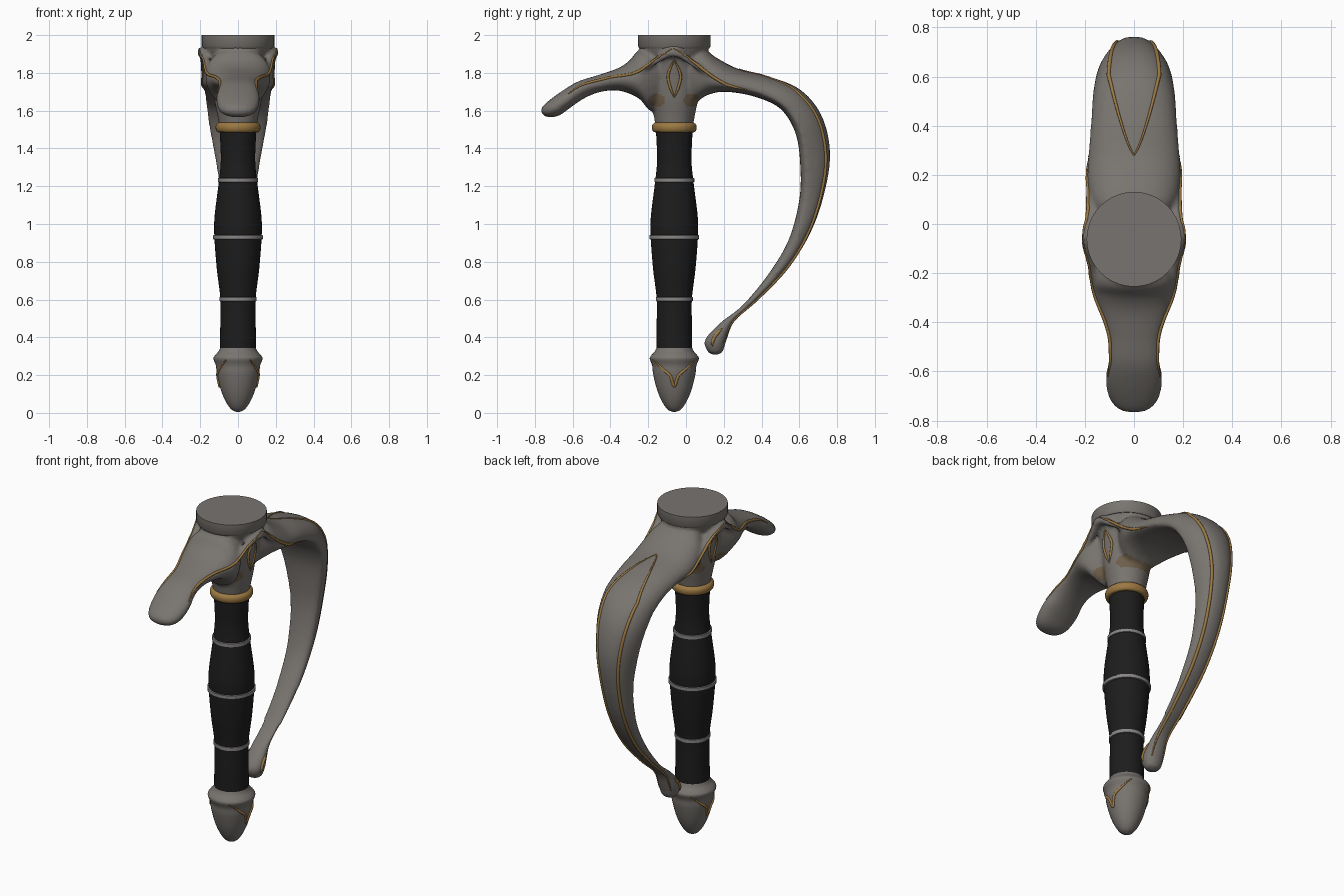
import bpy, bmesh, math
from mathutils import Vector
from mathutils.bvhtree import BVHTree

cube = bpy.data.objects.get("Cube")
if cube:
    bpy.data.objects.remove(cube)

AXIS_Y = -0.062


def material(name, color):
    m = bpy.data.materials.new(name)
    m.use_nodes = True
    m.diffuse_color = (*color, 1)
    m.node_tree.nodes["Principled BSDF"].inputs["Base Color"].default_value = (*color, 1)
    return m


steel = material("warm grey steel", (0.19, 0.175, 0.16))
ring_grey = material("light grey band", (0.25, 0.24, 0.235))
leather = material("black grip", (0.012, 0.012, 0.012))
gold = material("aged gold", (0.33, 0.19, 0.055))
bronze = material("worn bronze", (0.16, 0.115, 0.07))


def smooth_path(points, steps):
    """Catmull-Rom interpolation of tuples of any length."""
    pts = [Vector(p) for p in points]
    pts = [pts[0] * 2 - pts[1]] + pts + [pts[-1] * 2 - pts[-2]]
    out = []
    for a, b, c, d in zip(pts, pts[1:], pts[2:], pts[3:]):
        for i in range(steps):
            t = i / steps
            out.append(0.5 * (2 * b + (c - a) * t + (2 * a - 5 * b + 4 * c - d) * t * t
                              + (3 * b - a - 3 * c + d) * t ** 3))
    return out + [pts[-2]]


def skin(bm, rings):
    """Bridge closed rings of points and cap both ends."""
    rows = [[bm.verts.new(p) for p in ring] for ring in rings]
    n = len(rows[0])
    for a, b in zip(rows, rows[1:]):
        for i in range(n):
            bm.faces.new((a[i], a[(i + 1) % n], b[(i + 1) % n], b[i]))
    bm.faces.new(rows[0])
    bm.faces.new(rows[-1])


def lathe_rings(profile, sides=40):
    return [[(r * math.cos(i * math.tau / sides), AXIS_Y + r * math.sin(i * math.tau / sides), z)
             for i in range(sides)] for r, z in profile]


def make_object(name, bm, mat, angle=40):
    bmesh.ops.recalc_face_normals(bm, faces=bm.faces[:])
    mesh = bpy.data.meshes.new(name)
    bm.to_mesh(mesh)
    bm.free()
    obj = bpy.data.objects.new(name, mesh)
    bpy.context.collection.objects.link(obj)
    mesh.materials.append(mat)
    shade(obj, angle)
    return obj


def shade(obj, angle=40):
    bpy.ops.object.select_all(action='DESELECT')
    obj.select_set(True)
    bpy.context.view_layer.objects.active = obj
    bpy.ops.object.shade_smooth_by_angle(angle=math.radians(angle))


def lathe(name, profile, mat, steps=1):
    bm = bmesh.new()
    skin(bm, lathe_rings(smooth_path(profile, steps) if steps > 1 else profile))
    return make_object(name, bm, mat)


def arm_point(station, a):
    """Point on an arm's section: angle 0 is the outer ridge."""
    oy, oz, iy, iz, w, e = station
    c = math.cos(a)
    d = e + (1 - e) * c if c > 0 else e + e * c
    s = math.sin(a)
    x = w * math.copysign(abs(s) ** 0.85, s)
    return Vector((x, iy + (oy - iy) * d, iz + (oz - iz) * d))


def arm_rings(stations):
    return [[arm_point(s, k * math.tau / 28) for k in range(28)] for s in stations]


# Grip, its bands, collar and blade base
GRIP = [(.095, .335), (.094, .45), (.093, .60), (.112, .76), (.125, .93), (.124, 1.04),
        (.102, 1.22), (.091, 1.34), (.097, 1.5)]
lathe("grip", GRIP, leather, 6)
for name, z, r in (("lower", .602, .098), ("middle", .93, .132), ("upper", 1.232, .106)):
    lathe(name + "_grip_band", [(r - .02, z - .015), (r, z - .01), (r, z + .01), (r - .02, z + .015)],
          ring_grey)
lathe("collar", [(.095, 1.485), (.11, 1.488), (.118, 1.505), (.116, 1.525), (.10, 1.54)], gold, 3)
lathe("blade_base", [(.185, 1.93), (.193, 1.942), (.193, 2.0)], steel)

# Pommel
pommel = lathe("pommel", [(.004, .004), (.035, .018), (.065, .06), (.092, .125), (.112, .205), (.117, .25),
                          (.13, .285), (.124, .302), (.104, .325), (.094, .345)], steel, 4)

# Arms: outer y z, inner y z, half width, height of the edge in the section
KNUCKLE = smooth_path([
    (.00, 1.92, .00, 1.62, .12, .8), (.09, 1.925, .06, 1.65, .165, .6), (.17, 1.875, .12, 1.685, .187, .45),
    (.28, 1.82, .21, 1.70, .190, .3), (.44, 1.78, .36, 1.675, .178, .25), (.60, 1.715, .50, 1.61, .168, .2),
    (.71, 1.59, .58, 1.48, .150, .2), (.76, 1.42, .605, 1.31, .118, .2), (.75, 1.24, .60, 1.13, .092, .25),
    (.68, 1.0, .545, .92, .078, .35), (.56, .79, .44, .74, .068, .45), (.39, .61, .30, .57, .058, .5),
    (.26, .49, .18, .475, .052, .5), (.215, .385, .10, .385, .062, .5), (.195, .325, .115, .325, .045, .5),
    (.17, .308, .14, .308, .015, .5)], 5)
QUILLON = smooth_path([
    (-.12, 1.92, -.12, 1.62, .12, .8), (-.24, 1.925, -.19, 1.60, .165, .65), (-.30, 1.865, -.25, 1.665, .170, .5),
    (-.36, 1.825, -.35, 1.705, .142, .5), (-.46, 1.79, -.45, 1.70, .108, .55), (-.57, 1.755, -.53, 1.67, .104, .6),
    (-.655, 1.705, -.60, 1.625, .116, .5), (-.73, 1.65, -.67, 1.575, .104, .5),
    (-.765, 1.615, -.725, 1.565, .070, .5), (-.767, 1.59, -.755, 1.575, .02, .5)], 5)

# Guard: core, both arms and side beaks fused into one skin
bm = bmesh.new()
skin(bm, lathe_rings(smooth_path([(.10, 1.52), (.108, 1.57), (.124, 1.65), (.136, 1.75),
                                  (.152, 1.85), (.178, 1.92), (.187, 1.95)], 4)))
skin(bm, arm_rings(KNUCKLE))
skin(bm, arm_rings(QUILLON))
EAVES = [(.165, -.27, 1.795), (.176, -.16, 1.865), (.196, -.062, 1.91), (.18, .04, 1.85), (.183, .15, 1.77)]
for side in (-1, 1):
    rings = []
    path = smooth_path(EAVES, 6)
    for i, p in enumerate(path):
        r = .01 + .016 * math.sin(math.pi * i / (len(path) - 1))
        rings.append([(side * (p.x - .006 + r * math.cos(k * math.tau / 10)), p.y,
                       p.z + r * math.sin(k * math.tau / 10)) for k in range(10)])
    skin(bm, rings)
guard = make_object("guard", bm, steel)
remesh = guard.modifiers.new("fuse", 'REMESH')
remesh.mode = 'VOXEL'
remesh.voxel_size = 0.011
soften = guard.modifiers.new("soften", 'SMOOTH')
soften.factor = 0.5
soften.iterations = 5


def bake(obj):
    """Replace an object's data by its evaluated mesh."""
    deps = bpy.context.evaluated_depsgraph_get()
    return bpy.data.meshes.new_from_object(obj.evaluated_get(deps))


mesh = bake(guard)
guard.modifiers.clear()
guard.data = mesh
mesh.materials.clear()
mesh.materials.append(steel)
mesh.materials.append(bronze)
# Worn patches low on the core
for f in mesh.polygons:
    c = f.center
    f.material_index = int(any(((c.y - y) / .045) ** 2 + ((c.z - 1.655) / .035) ** 2 < 1
                               for y in (-.155, .03)))
shade(guard, 60)


# Gold inlay lines laid onto a surface, mirrored left and right
def inlay(name, target, points, radius, steps=6):
    tree = BVHTree.FromPolygons([v.co for v in target.data.vertices],
                                [p.vertices[:] for p in target.data.polygons])
    path = smooth_path(points, steps)
    for side, label in ((1, "left_"), (-1, "right_")):
        curve = bpy.data.curves.new(label + name, 'CURVE')
        curve.dimensions = '3D'
        curve.bevel_depth = radius
        curve.bevel_resolution = 2
        spline = curve.splines.new('POLY')
        spline.points.add(len(path) - 1)
        for i, p in enumerate(path):
            spot = tree.find_nearest(Vector((side * p[0], p[1], p[2])))[0]
            spline.points[i].co = (*spot, 1)
            spline.points[i].radius = .35 + .65 * min(1, 4 * min(i, len(path) - 1 - i) / len(path))
        temp = bpy.data.objects.new("temp", curve)
        bpy.context.collection.objects.link(temp)
        tube = bake(temp)
        bpy.data.objects.remove(temp)
        obj = bpy.data.objects.new(label + name, tube)
        bpy.context.collection.objects.link(obj)
        tube.materials.clear()
        tube.materials.append(gold)
        shade(obj, 60)


# Tongue outline on the knuckle guard, from a point widening down the bow
tongue = []
for i, s in enumerate(KNUCKLE[15:67]):
    tongue.append(arm_point(s, 0.62 * min(1, i / 11)))
inlay("tongue_line", guard, tongue, .009, 1)
# Edge lines from the side beaks along both arms
inlay("front_edge_line", guard, [(.20, -.062, 1.925), (.18, -.16, 1.87), (.165, -.27, 1.80)]
      + [arm_point(s, 1.2) for s in QUILLON[17:32:4]], .0075)
inlay("back_edge_line", guard, [(.205, -.062, 1.925), (.185, .04, 1.855), (.19, .15, 1.775),
                                (.19, .23, 1.73), (.186, .32, 1.70)], .008)
# Pointed eye on each side of the core
for label, bulge in (("front", -.034), ("back", .034)):
    inlay(label + "_eye_line", guard, [(.16, AXIS_Y, 1.87), (.145, AXIS_Y + bulge, 1.79),
                                       (.135, AXIS_Y + bulge * .7, 1.73), (.125, AXIS_Y, 1.67)], .0075)
# Chevron on the pommel and a short line on the bow's knob
inlay("pommel_chevron", pommel, [(.06, -.175, .283), (.10, -.13, .235), (.115, -.085, .195), (.10, -.062, .14),
                                 (.115, -.039, .195), (.10, .006, .235), (.06, .051, .283)], .008)
inlay("knob_line", guard, [(.06, .19, .45), (.06, .15, .40), (.06, .135, .35)], .009)
